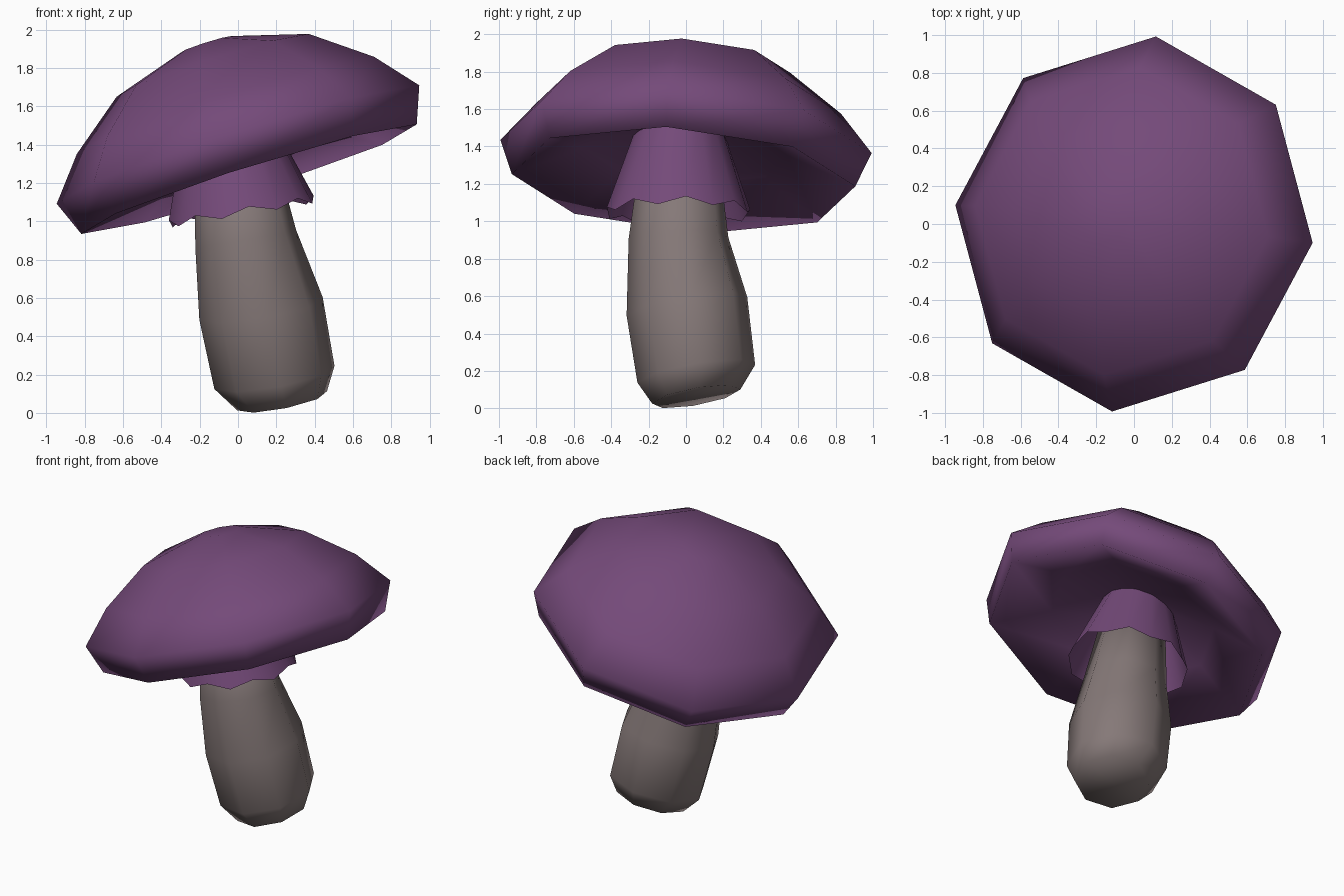
import bpy, math
from mathutils import Vector

if "Cube" in bpy.data.objects:
    bpy.data.objects.remove(bpy.data.objects["Cube"])


def material(name, rgb):
    m = bpy.data.materials.new(name)
    m.diffuse_color = (*rgb, 1)
    m.use_nodes = True
    m.node_tree.nodes["Principled BSDF"].inputs["Base Color"].default_value = m.diffuse_color
    return m


purple = material("purple", (0.175, 0.068, 0.192))
grey = material("warm grey", (0.235, 0.19, 0.187))


def ring(center, normal, radius, phase, sides=8, zigzag=0.0):
    """Regular ring around a tilted axis, optionally with alternating heights."""
    n = Vector(normal).normalized()
    u = (Vector((1, 0, 0)) - n * n.x).normalized()
    v = n.cross(u)
    pts = []
    for i in range(sides):
        a = math.radians(phase) + math.tau * i / sides
        pts.append(Vector(center) + (u * math.cos(a) + v * math.sin(a)) * radius
                   + n * (zigzag if i % 2 == 0 else -zigzag))
    return pts


def loft(name, rings, mat, closed=True):
    """Skin a stack of rings that share one vertex count."""
    k = len(rings[0])
    verts = [p for r in rings for p in r]
    faces = []
    for j in range(len(rings) - 1):
        for i in range(k):
            a, b = j * k + i, j * k + (i + 1) % k
            faces.append((a, b, b + k, a + k))
    if closed:
        faces.append(tuple(reversed(range(k))))
        faces.append(tuple(range(len(verts) - k, len(verts))))
    me = bpy.data.meshes.new(name)
    me.from_pydata(verts, [], faces)
    me.materials.append(mat)
    me.shade_smooth()
    ob = bpy.data.objects.new(name, me)
    bpy.context.collection.objects.link(ob)
    return ob


# Cap: tilted, hollow underside, slanted lip, domed top (radius, height along axis)
cap_axis = Vector((-0.319, 0.073, 1)).normalized()
cap_center = Vector((0, 0, 1.40))
cap_profile = [(0.18, 0.075), (0.55, -0.03), (0.925, -0.19), (1.0, 0.0),
               (0.82, 0.215), (0.53, 0.435), (0.14, 0.55)]
loft("cap", [ring(cap_center + cap_axis * h, cap_axis, r, -7) for r, h in cap_profile], purple)

# Skirt: open flared collar with a zigzag hem
skirt_axis = (-0.17, 0.0, 1)
loft("skirt", [ring((0.02, -0.04, 1.05), skirt_axis, 0.385, 6, 16, 0.02),
               ring((-0.06, -0.035, 1.52), skirt_axis, 0.225, 6, 16)], purple, closed=False)

# Stem: leaning, bulging rings (center, axis, radius)
stem = [((0.23, 0.055, 0.063), (-0.2, -0.18, 1), 0.24),
        ((0.19, 0.055, 0.185), (-0.18, -0.17, 1), 0.32),
        ((0.12, 0.005, 0.545), (-0.17, -0.17, 1), 0.328),
        ((0.04, -0.04, 0.91), (-0.17, -0.03, 1), 0.268),
        ((-0.02, -0.035, 1.35), (-0.17, 0, 1), 0.21)]
loft("stem", [ring(c, n, r, 6) for c, n, r in stem], grey)
